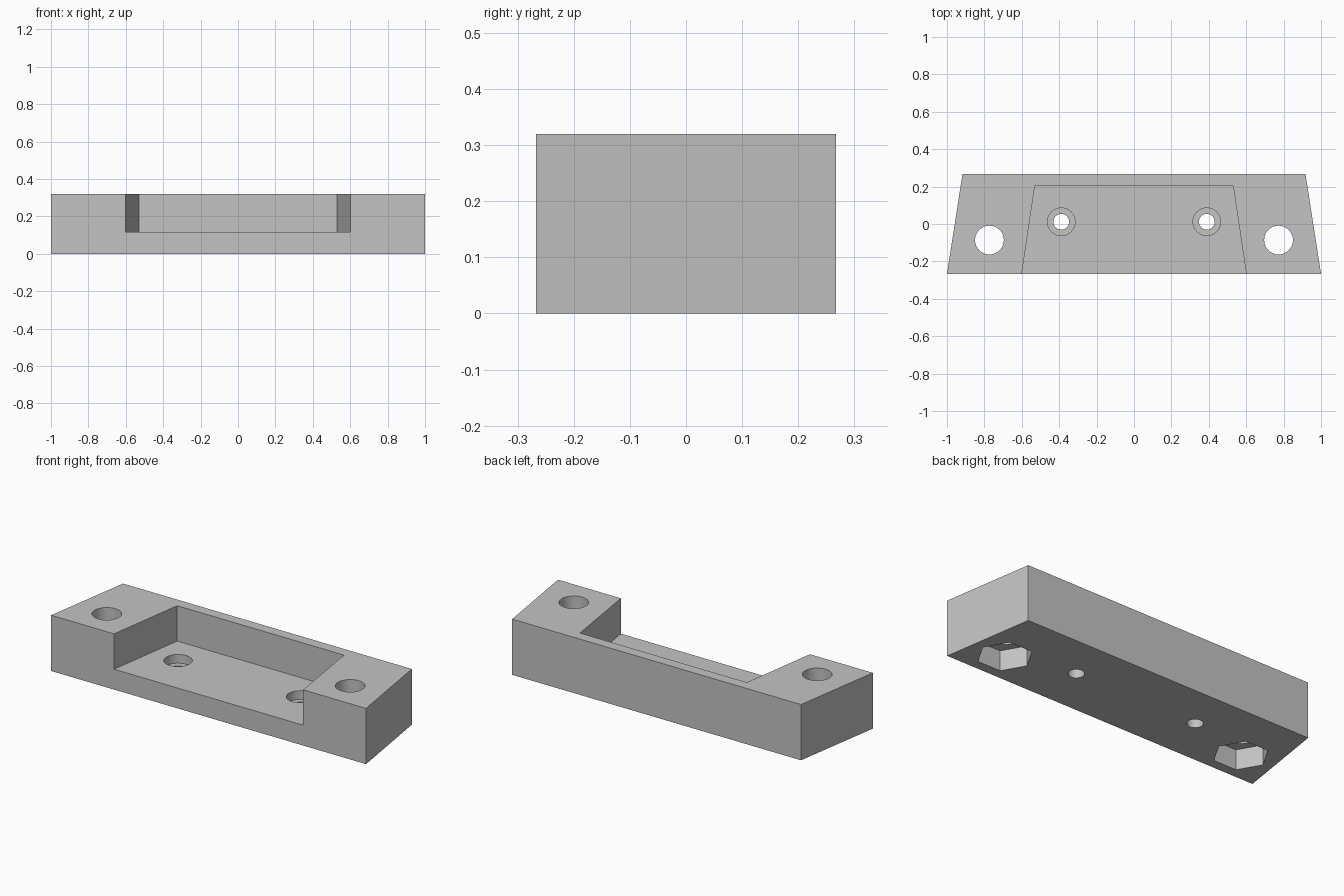
import bpy
import bmesh

if "Cube" in bpy.data.objects:
    bpy.data.objects.remove(bpy.data.objects["Cube"], do_unlink=True)

HEIGHT = 0.32
FLOOR = 0.117
FRONT, BACK = -0.267, 0.267

grey = bpy.data.materials.new("mid grey")
grey.use_nodes = True
colour = (0.55, 0.55, 0.55, 1)
grey.diffuse_color = colour
grey.node_tree.nodes["Principled BSDF"].inputs["Base Color"].default_value = colour


def add_object(name, bm):
    bmesh.ops.recalc_face_normals(bm, faces=bm.faces)
    mesh = bpy.data.meshes.new(name)
    bm.to_mesh(mesh)
    bm.free()
    mesh.materials.append(grey)
    obj = bpy.data.objects.new(name, mesh)
    bpy.context.collection.objects.link(obj)
    return obj


def trapezoid(name, front, back, half_front, half_back, bottom, top):
    """Upright block with a symmetric tapered plan."""
    bm = bmesh.new()
    plan = [(-half_front, front), (half_front, front), (half_back, back), (-half_back, back)]
    base = bm.faces.new([bm.verts.new((x, y, bottom)) for x, y in plan])
    extruded = bmesh.ops.extrude_face_region(bm, geom=[base])["geom"]
    verts = [v for v in extruded if isinstance(v, bmesh.types.BMVert)]
    bmesh.ops.translate(bm, verts=verts, vec=(0, 0, top - bottom))
    return add_object(name, bm)


def drill(name, x, y, radius, bottom, top, sides=48):
    """Vertical prism used as a cutter; its first corner points along x."""
    bm = bmesh.new()
    rings = bmesh.ops.create_circle(bm, cap_ends=True, segments=sides, radius=radius)
    base = rings["verts"][0].link_faces[0]
    # Turn the hexagon so that corners lie on the x axis
    if sides == 6:
        from_y = abs(rings["verts"][0].co.x) < 0.001
        if from_y:
            for v in rings["verts"]:
                v.co.x, v.co.y = v.co.y, v.co.x
    extruded = bmesh.ops.extrude_face_region(bm, geom=[base])["geom"]
    verts = [v for v in extruded if isinstance(v, bmesh.types.BMVert)]
    bmesh.ops.translate(bm, verts=verts, vec=(0, 0, top - bottom))
    bmesh.ops.translate(bm, verts=bm.verts, vec=(x, y, bottom))
    return add_object(name, bm)


# Tapered body and the open-fronted pocket
body = trapezoid("mounting_block", FRONT, BACK, 1.0, 0.917, 0, HEIGHT)
cutters = [trapezoid("pocket_cutter", -0.4, 0.205, 0.62, 0.53, FLOOR, 0.5)]

# Mirrored bolt holes with nut recesses, and counterbored screw holes
for side in (-1, 1):
    bolt_x, bolt_y = side * 0.773, -0.086
    screw_x, screw_y = side * 0.389, 0.012
    cutters += [
        drill("bolt_hole_cutter", bolt_x, bolt_y, 0.077, -0.1, 0.5),
        drill("nut_recess_cutter", bolt_x, bolt_y, 0.144, -0.1, 0.115, 6),
        drill("screw_hole_cutter", screw_x, screw_y, 0.042, -0.1, 0.4),
        drill("counterbore_cutter", screw_x, screw_y, 0.074, FLOOR - 0.05, 0.4),
    ]

for cutter in cutters:
    mod = body.modifiers.new(cutter.name, "BOOLEAN")
    mod.operation = "DIFFERENCE"
    mod.solver = "EXACT"
    mod.object = cutter

# Bake the cuts and discard the cutters
bpy.context.view_layer.update()
graph = bpy.context.evaluated_depsgraph_get()
cut_mesh = bpy.data.meshes.new_from_object(body.evaluated_get(graph))
body.modifiers.clear()
body.data = cut_mesh
for cutter in cutters:
    bpy.data.objects.remove(cutter, do_unlink=True)

# Smooth hole walls, crisp edges
bpy.ops.object.select_all(action="DESELECT")
body.select_set(True)
bpy.context.view_layer.objects.active = body
bpy.ops.object.shade_smooth_by_angle(angle=0.5)
